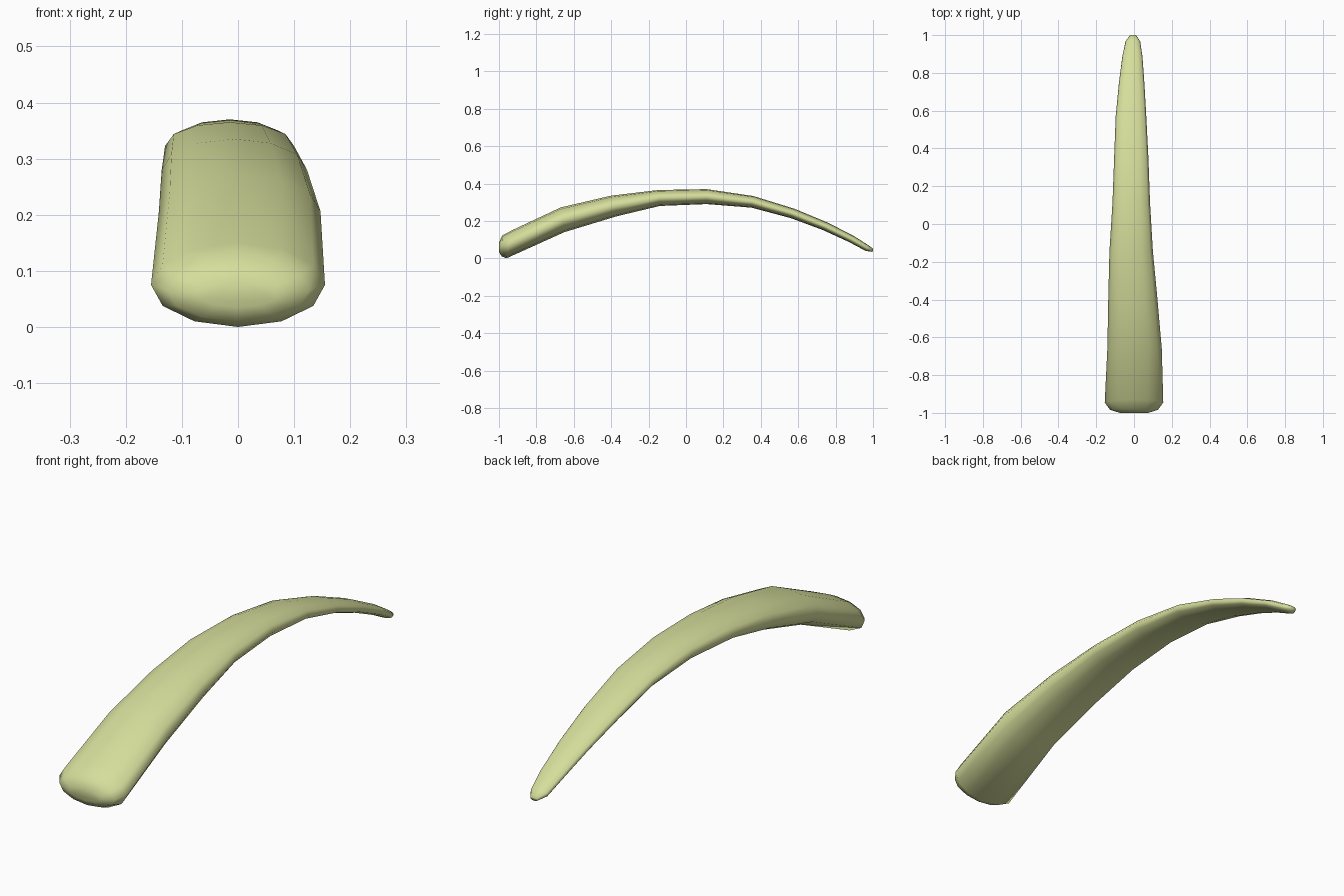
import bpy, bmesh, math

SIDES = 12
# Stations: top y, top z, bottom y, bottom z, left x, right x
STATIONS = [
    (-1.00, 0.085, -1.00, 0.035, -0.075, 0.075),
    (-0.982, 0.122, -0.985, 0.010, -0.127, 0.127),
    (-0.93, 0.150, -0.96, 0.000, -0.155, 0.155),
    (-0.67, 0.272, -0.65, 0.140, -0.141, 0.147),
    (-0.40, 0.335, -0.37, 0.225, -0.136, 0.123),
    (-0.15, 0.365, -0.14, 0.280, -0.130, 0.100),
    (0.11, 0.370, 0.11, 0.290, -0.114, 0.085),
    (0.36, 0.333, 0.35, 0.271, -0.105, 0.076),
    (0.58, 0.265, 0.56, 0.215, -0.097, 0.065),
    (0.76, 0.190, 0.73, 0.152, -0.080, 0.055),
    (0.90, 0.118, 0.87, 0.088, -0.062, 0.045),
    (0.972, 0.072, 0.96, 0.040, -0.045, 0.033),
    (1.00, 0.052, 0.998, 0.034, -0.022, 0.012),
]

# Arched, tapering body lofted through oval sections
bm = bmesh.new()
rings = []
for ty, tz, by, bz, xl, xr in STATIONS:
    ring = []
    for i in range(SIDES):
        a = 2 * math.pi * i / SIDES
        c, s = math.cos(a), math.sin(a)
        ring.append(bm.verts.new(((xl + xr) / 2 + c * (xr - xl) / 2,
                                  (ty + by) / 2 + s * (ty - by) / 2,
                                  (tz + bz) / 2 + s * (tz - bz) / 2)))
    rings.append(ring)
for r0, r1 in zip(rings, rings[1:]):
    for i in range(SIDES):
        j = (i + 1) % SIDES
        bm.faces.new((r0[i], r0[j], r1[j], r1[i]))

# Closed ends
bm.faces.new(rings[0])
bm.faces.new(rings[-1])
bmesh.ops.recalc_face_normals(bm, faces=bm.faces)
for f in bm.faces:
    f.smooth = True

mesh = bpy.data.meshes.new("curved_tusk")
bm.to_mesh(mesh)
bm.free()
tusk = bpy.data.objects.new("curved_tusk", mesh)
bpy.context.collection.objects.link(tusk)

# Pale yellow-green colour
mat = bpy.data.materials.new("pale_green")
mat.diffuse_color = (0.67, 0.73, 0.33, 1)
mesh.materials.append(mat)
